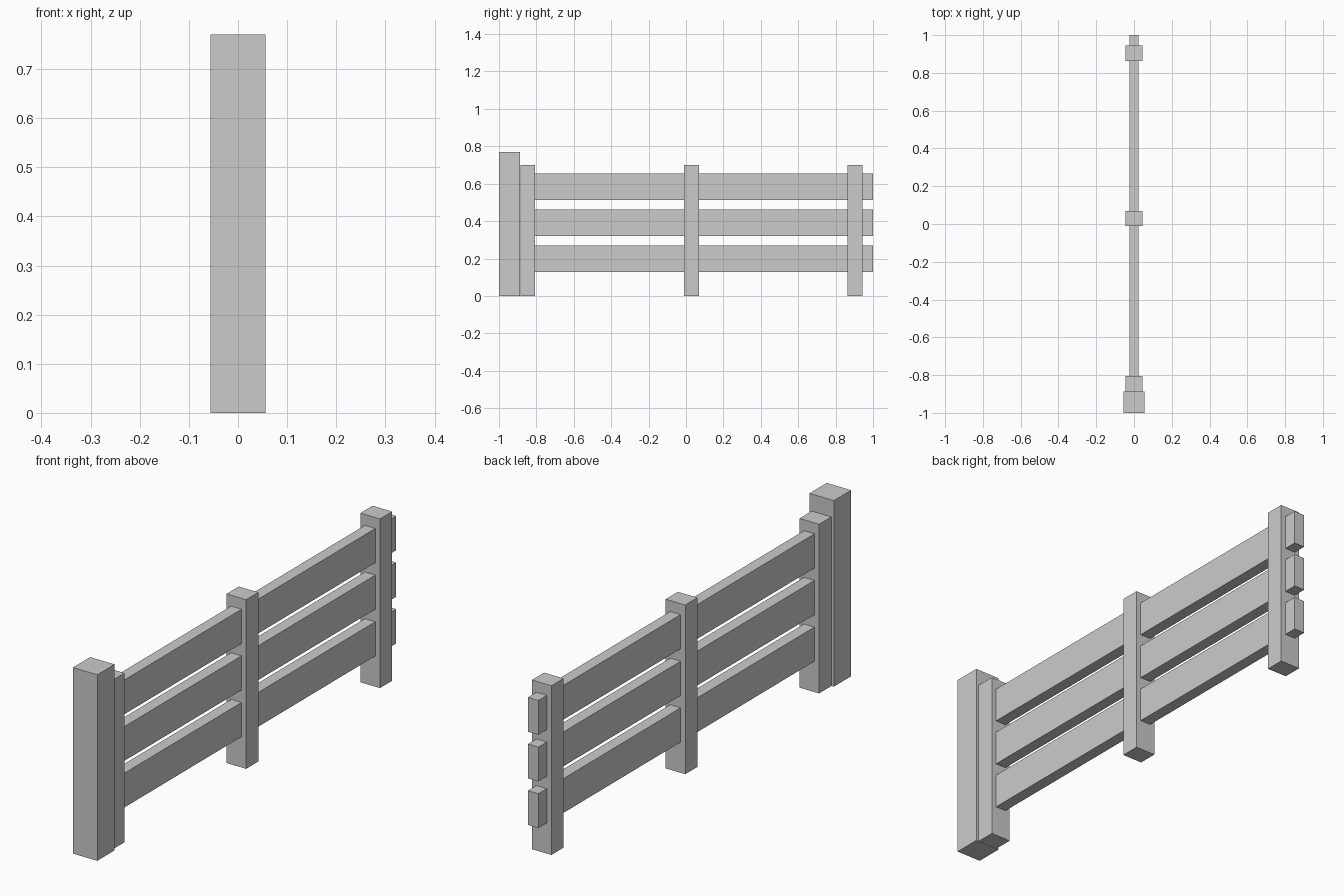
import bpy

if "Cube" in bpy.data.objects:
    bpy.data.objects.remove(bpy.data.objects["Cube"])


def box(name, x, y, z):
    """Axis-aligned box from (min, max) ranges."""
    bpy.ops.mesh.primitive_cube_add(size=1, location=[(a + b) / 2 for a, b in (x, y, z)])
    ob = bpy.context.object
    ob.name = name
    ob.scale = [b - a for a, b in (x, y, z)]
    bpy.ops.object.transform_apply(location=False, rotation=False, scale=True)
    return ob


# Thick end post
box("end_post", (-0.056, 0.056), (-1.0, -0.887), (0, 0.77))

# Slim fence posts, evenly spaced
for i in range(3):
    y = -0.846 + i * 0.875
    box(f"fence_post_{i + 1}", (-0.045, 0.045), (y - 0.04, y + 0.04), (0, 0.70))

# Horizontal rails running through the posts and past the far one
for i in range(3):
    z = 0.198 + i * 0.193
    box(f"rail_{i + 1}", (-0.024, 0.024), (-0.846, 1.0), (z - 0.071, z + 0.071))
